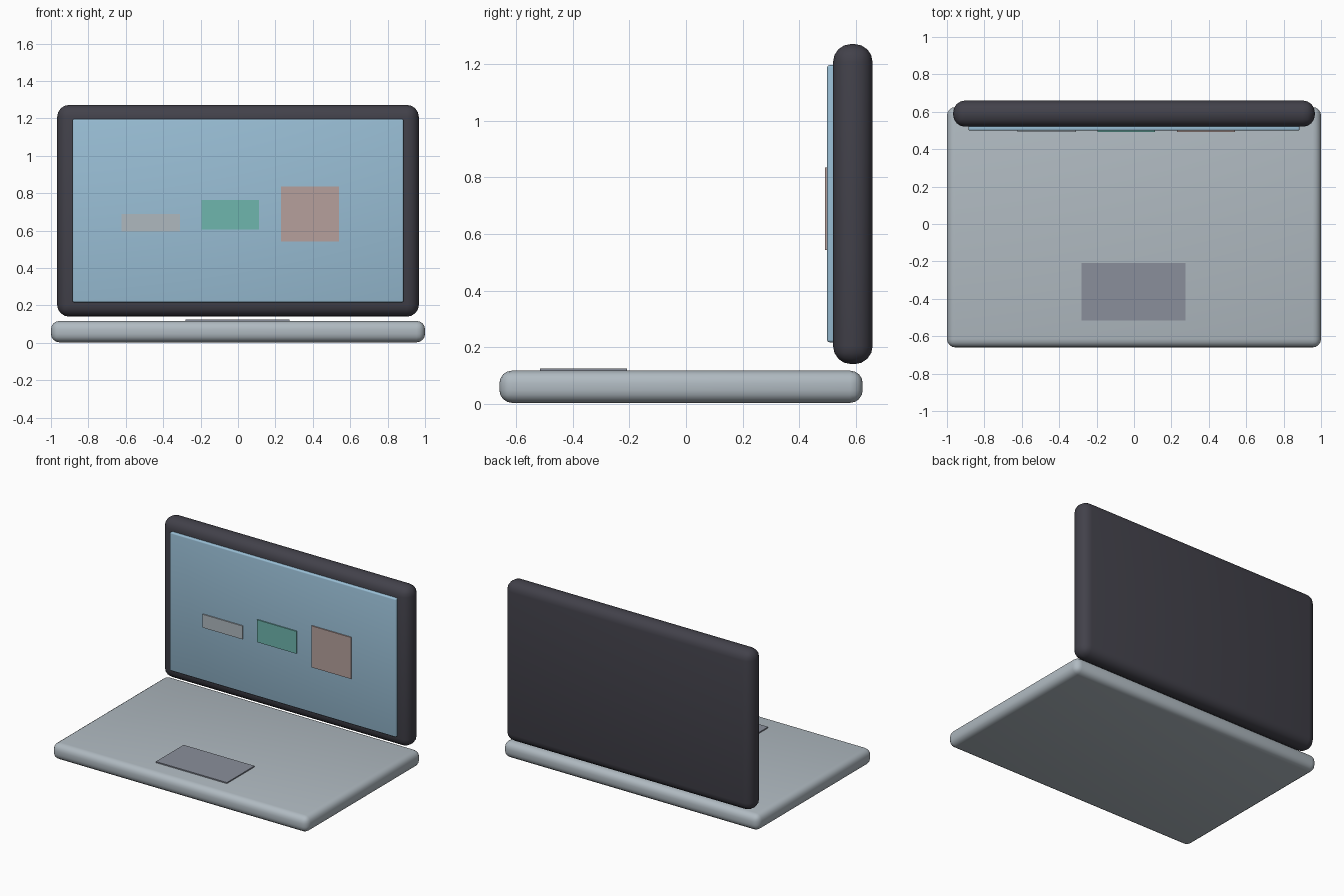
import bpy

if "Cube" in bpy.data.objects:
    bpy.data.objects.remove(bpy.data.objects["Cube"])


def material(name, rgb):
    """Flat colour given as sRGB 0-255, stored as linear."""
    lin = [((c / 255 + 0.055) / 1.055) ** 2.4 for c in rgb]
    m = bpy.data.materials.new(name)
    m.diffuse_color = (*lin, 1)
    m.use_nodes = True
    m.node_tree.nodes["Principled BSDF"].inputs["Base Color"].default_value = m.diffuse_color
    return m


def slab(name, x, y, z, mat, bevel=0.0, segments=4):
    """Box between the given (min, max) ranges, with optional rounded edges."""
    spans = (x, y, z)
    bpy.ops.mesh.primitive_cube_add(size=1, location=[(a + b) / 2 for a, b in spans])
    ob = bpy.context.object
    ob.name = name
    ob.scale = [b - a for a, b in spans]
    bpy.ops.object.transform_apply(location=False, rotation=False, scale=True)
    ob.data.materials.append(mat)
    if bevel:
        mod = ob.modifiers.new("rounded edges", 'BEVEL')
        mod.width = bevel
        mod.segments = segments
        bpy.ops.object.modifier_apply(modifier=mod.name)
        bpy.ops.object.shade_smooth_by_angle(angle=0.6)
    return ob


silver = material("silver", (176, 186, 193))
charcoal = material("charcoal", (66, 65, 74))
sky_blue = material("screen blue", (153, 190, 213))
slate = material("slate", (138, 143, 155))
pale_grey = material("pale grey", (175, 184, 191))
teal = material("teal", (110, 182, 174))
dusty_rose = material("dusty rose", (182, 160, 156))

# Keyboard base and touchpad
slab("base", (-1, 1), (-0.66, 0.625), (0.003, 0.117), silver, 0.045)
slab("touchpad", (-0.28, 0.275), (-0.517, -0.208), (0.116, 0.125), slate)

# Upright lid and its display panel
slab("lid", (-0.967, 0.967), (0.52, 0.66), (0.14, 1.272), charcoal, 0.064)
slab("screen", (-0.885, 0.885), (0.499, 0.53), (0.217, 1.197), sky_blue, 0.009, 3)

# Raised tiles on the screen
tiles = (
    ("small_tile", (-0.622, -0.31), (0.596, 0.69), pale_grey),
    ("medium_tile", (-0.195, 0.113), (0.607, 0.765), teal),
    ("large_tile", (0.231, 0.54), (0.543, 0.836), dusty_rose),
)
for name, x, z, mat in tiles:
    slab(name, x, (0.491, 0.5), z, mat)
